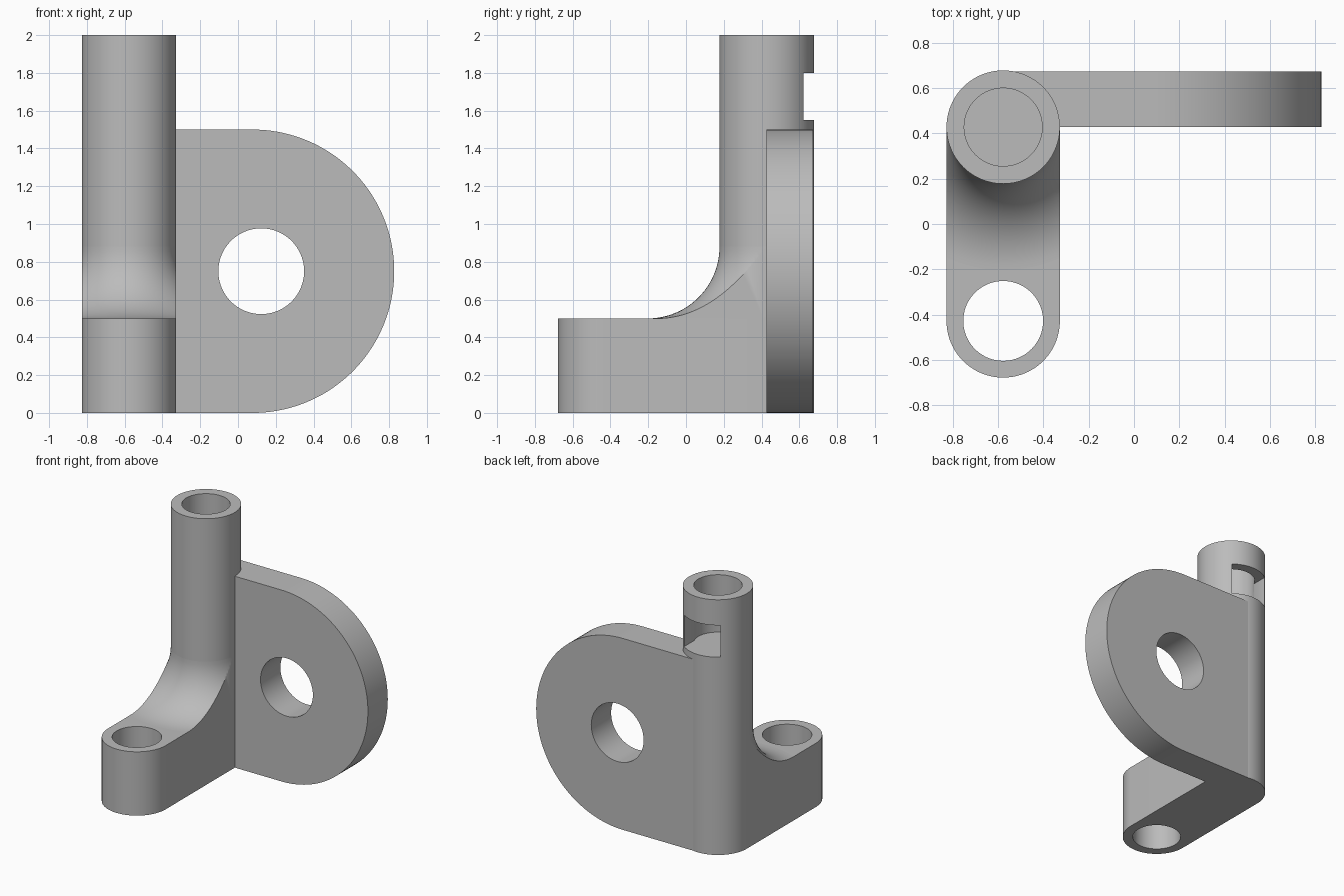
import bpy, bmesh
from math import pi, sin, cos, radians

if "Cube" in bpy.data.objects:
    bpy.data.objects.remove(bpy.data.objects["Cube"])

COL_X, COL_Y, RADIUS = -0.577, 0.4275, 0.25
FOOT_Y = -0.4275
BLEND = 0.38

steel = bpy.data.materials.new("plain grey")
steel.use_nodes = True
GREY = (0.5, 0.5, 0.5, 1)
steel.diffuse_color = GREY
steel.node_tree.nodes["Principled BSDF"].inputs["Base Color"].default_value = GREY


def finish(name, bm):
    bmesh.ops.recalc_face_normals(bm, faces=bm.faces)
    mesh = bpy.data.meshes.new(name)
    bm.to_mesh(mesh)
    bm.free()
    mesh.materials.append(steel)
    obj = bpy.data.objects.new(name, mesh)
    bpy.context.collection.objects.link(obj)
    return obj


def arc(cx, cy, r, start, end, n):
    angles = [radians(start + (end - start) * i / n) for i in range(n + 1)]
    return [(cx + r * cos(a), cy + r * sin(a)) for a in angles]


def extrude(name, outline, low, high, along="z"):
    """Prism from an outline in xy (along z) or xz (along y)."""
    bm = bmesh.new()
    place = (lambda u, v: (u, v, low)) if along == "z" else (lambda u, v: (u, low, v))
    face = bm.faces.new([bm.verts.new(place(u, v)) for u, v in outline])
    result = bmesh.ops.extrude_face_region(bm, geom=[face])
    verts = [g for g in result["geom"] if isinstance(g, bmesh.types.BMVert)]
    step = (0, 0, high - low) if along == "z" else (0, high - low, 0)
    bmesh.ops.translate(bm, verts=verts, vec=step)
    return finish(name, bm)


def cylinder(name, x, y, r, low, high, along="z", n=96):
    return extrude(name, arc(x, y, r, 0, 360, n)[:-1], low, high, along)


def box(name, x0, x1, y0, y1, z0, z1):
    return extrude(name, [(x0, y0), (x1, y0), (x1, y1), (x0, y1)], z0, z1)


def boolean(obj, cutter, operation="DIFFERENCE"):
    mod = obj.modifiers.new(cutter.name, "BOOLEAN")
    mod.operation, mod.object, mod.solver = operation, cutter, "EXACT"
    bpy.context.view_layer.objects.active = obj
    bpy.ops.object.modifier_apply(modifier=mod.name)
    bpy.data.objects.remove(cutter)


# Round column with a blind bore and a slot in its back wall
column = cylinder("column", COL_X, COL_Y, RADIUS, 0, 2)
boolean(column, cylinder("bore", COL_X, COL_Y, 0.172, 1.55, 2.1))
boolean(column, box("back_slot", COL_X - 0.156, COL_X + 0.156,
                    COL_Y, COL_Y + 0.4, 1.55, 1.8))

# Foot reaching forward, with a round nose and a through hole
nose = arc(COL_X, FOOT_Y, RADIUS, 180, 360, 48)
foot = extrude("foot", nose + [(COL_X + RADIUS, COL_Y), (COL_X - RADIUS, COL_Y)], 0, 0.5)
boolean(foot, cylinder("foot_hole", COL_X, FOOT_Y, 0.176, -0.1, 0.6))

# Concave blend between foot and column: a turned profile trimmed to the foot width
reach = RADIUS + BLEND
profile = arc(reach, 0.5 + BLEND, BLEND, 270, 180, 24)
profile = [(0, 0.5)] + profile + [(0, 0.5 + BLEND)]
bm = bmesh.new()
verts = [bm.verts.new((r, 0, z)) for r, z in profile]
edges = [bm.edges.new(pair) for pair in zip(verts, verts[1:])]
bmesh.ops.spin(bm, geom=verts + edges, axis=(0, 0, 1), cent=(0, 0, 0),
               angle=2 * pi, steps=96)
bmesh.ops.remove_doubles(bm, verts=bm.verts, dist=0.0001)
bmesh.ops.translate(bm, verts=bm.verts, vec=(COL_X, COL_Y, 0))
blend = finish("foot_blend", bm)
boolean(blend, box("trim", COL_X - RADIUS, COL_X + RADIUS,
                   COL_Y - 1, COL_Y, 0.4, 1), "INTERSECT")

# Side plate with a round end and a through hole
end = arc(0.077, 0.75, 0.75, -90, 90, 72)
plate = extrude("side_plate", end + [(COL_X, 1.5), (COL_X, 0)],
                COL_Y, COL_Y + 0.246, "y")
boolean(plate, cylinder("plate_hole", 0.123, 0.75, 0.227, 0, 1, "y"))

# Smooth the round walls and keep the rims sharp
for obj in (column, foot, blend, plate):
    bpy.ops.object.select_all(action="DESELECT")
    obj.select_set(True)
    bpy.context.view_layer.objects.active = obj
    bpy.ops.object.shade_smooth_by_angle(angle=radians(30))
